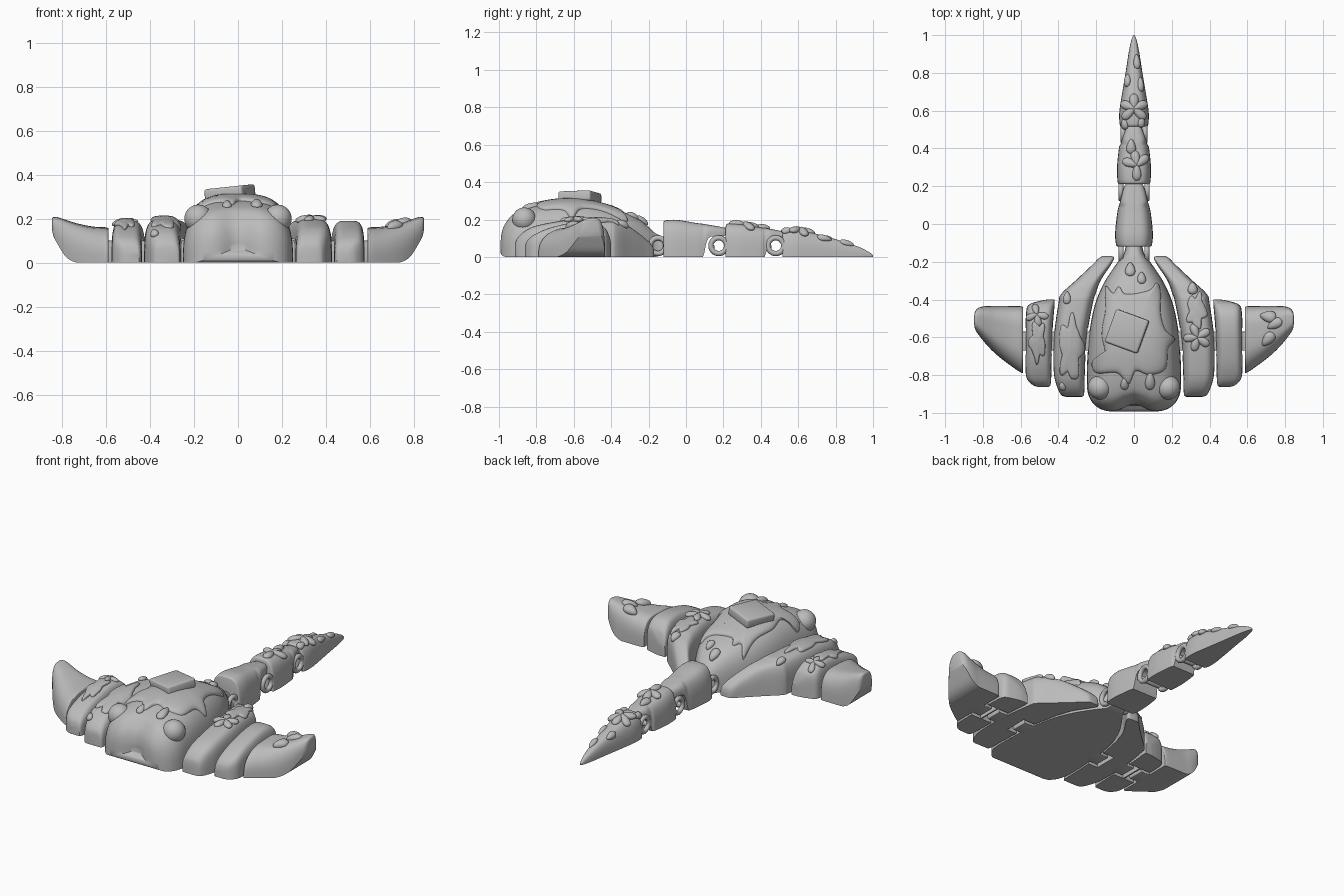
import bpy, bmesh, math
from mathutils import Vector, Matrix
from mathutils.bvhtree import BVHTree

old = bpy.data.objects.get("Cube")
if old:
    bpy.data.objects.remove(old)

grey = bpy.data.materials.new("stone_grey")
grey.use_nodes = True
grey.diffuse_color = (0.5, 0.5, 0.5, 1)
grey.node_tree.nodes["Principled BSDF"].inputs["Base Color"].default_value = grey.diffuse_color

parts, surfaces = [], []


def finish(name, bm, is_surface=False):
    bmesh.ops.recalc_face_normals(bm, faces=bm.faces)
    if is_surface:
        surfaces.append(BVHTree.FromBMesh(bm))
    mesh = bpy.data.meshes.new(name)
    bm.to_mesh(mesh)
    bm.free()
    mesh.materials.append(grey)
    ob = bpy.data.objects.new(name, mesh)
    bpy.context.collection.objects.link(ob)
    parts.append(ob)
    return ob


def catmull(points, steps, closed=False):
    n, out = len(points), []
    pick = (lambda i: points[i % n]) if closed else (lambda i: points[max(0, min(n - 1, i))])
    for i in range(n if closed else n - 1):
        a, b, c, d = (pick(i + k) for k in (-1, 0, 1, 2))
        for s in range(steps):
            t = s / steps
            out.append([q + t * (r - p) / 2 + t * t * (p - 2.5 * q + 2 * r - e / 2)
                        + t ** 3 * (1.5 * (q - r) + (e - p) / 2)
                        for p, q, r, e in zip(a, b, c, d)])
    return out if closed else out + [list(points[-1])]


def loft(name, stations, power, axis="y", side=1, skew=0, notch=0, steps=5):
    """Flat-bottomed rounded sections; a station is (along, low, high, bottom, top)."""
    bm, rings, n = bmesh.new(), [], 26
    for along, lo, hi, zb, zt in catmull(stations, steps):
        ring = []
        zb = max(0, zb)
        for k in range(n + 1):
            c, s = math.cos(math.pi * k / n), max(0, math.sin(math.pi * k / n))
            across = (lo + hi) / 2 + (hi - lo) / 2 * math.copysign(abs(c) ** power, c)
            z = zb + (zt - zb) * s ** power * (1 - skew * ((1 + c) / 2 - 1) ** 2)
            x, y = (across, along) if axis == "y" else (along, across)
            if notch and y < -0.8:
                y += notch * math.exp(-(x / 0.075) ** 2) * min(1, (-0.8 - y) / 0.15)
            ring.append(bm.verts.new((x * side, y, z)))
        rings.append(ring)
    for a, b in zip(rings, rings[1:]):
        for k in range(n + 1):
            j = (k + 1) % (n + 1)
            bm.faces.new((a[k], a[j], b[j], b[k]))
    bm.faces.new(rings[0])
    bm.faces.new(rings[-1])
    return finish(name, bm, True)


def sym(rows):
    return [(y, -w, w, zb, zt) for y, w, zb, zt in rows]


def box(name, center, size, bevel=0.0, rot=None):
    bm = bmesh.new()
    bmesh.ops.create_cube(bm, size=1)
    bmesh.ops.scale(bm, vec=size, verts=bm.verts)
    if bevel:
        bmesh.ops.bevel(bm, geom=bm.edges[:], offset=bevel, segments=3, profile=0.5, affect="EDGES")
    bmesh.ops.transform(bm, matrix=Matrix.Translation(center) @ (rot or Matrix()), verts=bm.verts)
    return finish(name, bm)


def hoop(name, x, y, z, radius, thick):
    """Ring standing in the side plane."""
    bm, rows = bmesh.new(), []
    for i in range(20):
        a = math.tau * i / 20
        row = []
        for k in range(10):
            b = math.tau * k / 10
            r = radius + thick * math.cos(b)
            row.append(bm.verts.new((x + thick * math.sin(b), y + r * math.cos(a), z + r * math.sin(a))))
        rows.append(row)
    for i, row in enumerate(rows):
        last = rows[i - 1]
        for k in range(10):
            bm.faces.new((row[k], row[k - 1], last[k - 1], last[k]))
    finish(name, bm)


def ground(x, y):
    """Highest base surface point and its normal."""
    best = Vector((x, y, 0.05)), Vector((0, 0, 1))
    for tree in surfaces:
        hit, normal, _, _ = tree.ray_cast(Vector((x, y, 2)), Vector((0, 0, -1)))
        if hit and hit.z > best[0].z:
            best = hit, normal
    return best


def drop(name, x, y, r, length, angle=0):
    """Teardrop lying on the surface, pointed end along its angle."""
    spot, normal = ground(x, y)
    bm = bmesh.new()
    bmesh.ops.create_uvsphere(bm, u_segments=20, v_segments=12, radius=1)
    for v in bm.verts:
        v.co = Vector((v.co.x * r * (1 - 0.35 * v.co.y), v.co.y * length, v.co.z * r * 0.85))
    tilt = Vector((0, 0, 1)).rotation_difference(normal).to_matrix().to_4x4()
    turn = Matrix.Rotation(math.radians(angle), 4, "Z")
    bmesh.ops.transform(bm, matrix=Matrix.Translation(spot) @ tilt @ turn, verts=bm.verts)
    finish(name, bm)


def splat(name, x, y, size, angles):
    for a in angles:
        t = math.radians(a)
        drop(name, x - math.sin(t) * size * 0.8, y + math.cos(t) * size * 0.8, size * 0.5, size, a + 180)


def drape(name, center, outline, thick):
    """Raised slime sheet that follows the surface below it."""
    bm, rings, count = bmesh.new(), [], 14
    cx, cy = center
    spot, normal = ground(cx, cy)
    mid = bm.verts.new(spot + normal * thick)
    for i in range(1, count + 1):
        t = 1 - (1 - i / count) ** 1.6
        ring = []
        for px, py in outline:
            spot, normal = ground(cx + (px - cx) * t, cy + (py - cy) * t)
            ring.append(bm.verts.new(spot + normal * (thick * math.sqrt(1 - t ** 16) - 0.004 * t)))
        rings.append(ring)
    n = len(outline)
    for k in range(n):
        j = (k + 1) % n
        bm.faces.new((mid, rings[0][k], rings[0][j]))
        for a, b in zip(rings, rings[1:]):
            bm.faces.new((a[k], b[k], b[j], a[j]))
    finish(name, bm)


def wavy(cx, cy, rx, ry, phase):
    pts = []
    for k in range(72):
        a = math.tau * k / 72
        r = 0.8 + 0.14 * math.sin(5 * a + phase) + 0.06 * math.sin(8 * a + 2 * phase)
        pts.append((cx + rx * r * math.cos(a), cy + ry * r * math.sin(a)))
    return pts


def cut(ob, center, size):
    tool = box("slot_cutter", center, size)
    parts.remove(tool)
    mod = ob.modifiers.new("slot", "BOOLEAN")
    mod.operation, mod.solver, mod.object = "DIFFERENCE", "EXACT", tool
    bpy.context.view_layer.objects.active = ob
    bpy.ops.object.modifier_apply(modifier=mod.name)
    bpy.data.objects.remove(tool)


# Body with a notched snout
loft("body", sym([(-1, .03, .06, .08), (-.999, .09, .035, .115), (-.988, .155, .012, .16), (-.965, .2, 0, .2),
                  (-.93, .23, 0, .235), (-.88, .247, 0, .257), (-.8, .25, 0, .277), (-.68, .245, 0, .295),
                  (-.55, .233, 0, .292), (-.42, .205, 0, .265), (-.32, .163, 0, .235), (-.25, .12, 0, .2),
                  (-.2, .085, 0, .16), (-.16, .055, 0, .125), (-.1, .04, .02, .1)]), 0.66, notch=0.045)

# Tail segments, each with a tongue reaching into the next
loft("tail_base", sym([(-.12, .085, 0, .185), (-.11, .095, 0, .195), (-.05, .1, 0, .198), (.05, .09, 0, .182),
                       (.09, .082, 0, .177), (.12, .073, .1, .172), (.19, .055, .11, .16),
                       (.23, .035, .12, .15)]), 0.6)
loft("tail_middle", sym([(.212, .08, 0, .165), (.225, .087, 0, .178), (.3, .09, 0, .175), (.4, .08, 0, .157),
                         (.42, .072, 0, .155), (.45, .062, .085, .15), (.5, .045, .09, .14),
                         (.55, .03, .1, .125)]), 0.6)
loft("tail_tip", sym([(.515, .068, 0, .138), (.53, .076, 0, .148), (.59, .078, 0, .147), (.68, .065, 0, .128),
                      (.8, .045, 0, .095), (.92, .026, 0, .055), (.98, .012, 0, .025), (1, .003, 0, .008)]), 0.7)

# Tail hinges: side rings on a cross pin
for y, w in ((-.15, .068), (.175, .07), (.48, .058)):
    for sx in (-1, 1):
        hoop("hinge_ring", sx * w, y, .06, .042, .014)
    box("hinge_pin", (0, y - .035, .05), (2 * w, .026, .03), .01)

# Wings: three segments per side with tongues in slots
for side, label in ((1, "left"), (-1, "right")):
    inner = loft(label + "_wing_inner", [
        (-.915, .275, .36, 0, .06), (-.905, .265, .385, 0, .095), (-.86, .262, .408, 0, .14),
        (-.78, .26, .425, 0, .172), (-.6, .25, .424, 0, .2), (-.42, .218, .4, 0, .195), (-.37, .203, .385, 0, .185),
        (-.3, .177, .31, 0, .16), (-.22, .125, .225, 0, .1), (-.18, .105, .185, 0, .06),
        (-.17, .12, .165, 0, .03)], 0.5, side=side)
    middle = loft(label + "_wing_middle", [
        (-.862, .45, .51, 0, .05), (-.85, .442, .54, 0, .085), (-.81, .438, .57, 0, .12), (-.72, .436, .575, 0, .158),
        (-.58, .432, .574, 0, .188), (-.48, .425, .572, 0, .185), (-.43, .42, .56, 0, .15),
        (-.41, .42, .51, 0, .11), (-.4, .42, .46, 0, .07)], 0.45, side=side)
    loft(label + "_wing_tip", [
        (.588, -.775, -.445, 0, .155), (.595, -.788, -.436, 0, .17), (.66, -.745, -.434, 0, .175),
        (.73, -.69, -.434, 0, .19), (.78, -.64, -.434, .025, .205), (.82, -.59, -.442, .085, .215),
        (.84, -.56, -.46, .125, .213), (.846, -.53, -.485, .16, .2)], 0.6, axis="x", side=side, skew=0.3)
    for seg, slot, tongue in ((inner, .27, .255), (middle, .452, .437), (middle, .56, .571)):
        cut(seg, (side * slot, -.62, .045), (.1, .14, .13))
        box(label + "_wing_tongue", (side * tongue, -.62, .05), (.085, .1, .1), .004)

# Eyes
for sx in (-1, 1):
    bm = bmesh.new()
    bmesh.ops.create_uvsphere(bm, u_segments=32, v_segments=16, radius=.064)
    bmesh.ops.translate(bm, vec=(sx * .18, -.865, .2), verts=bm.verts)
    finish("eye", bm)

# Slime sheets on the back and wings
edge = [(-.15, -.33), (-.11, -.365), (-.08, -.33), (-.04, -.37), (.08, -.35), (.12, -.31), (.14, -.36),
        (.14, -.47), (.165, -.56), (.215, -.61), (.18, -.66), (.165, -.77), (.08, -.8), (.01, -.78),
        (-.03, -.85), (-.09, -.79), (-.2, -.79), (-.22, -.73), (-.155, -.69), (-.17, -.58), (-.15, -.45)]
drape("back_slime", (-.01, -.57), catmull(edge, 6, closed=True), .02)
for cx, cy, rx, ry, phase in ((-.335, -.66, .075, .2, 1), (.33, -.46, .06, .11, 2), (-.51, -.62, .05, .13, 4)):
    drape("wing_slime", (cx, cy), wavy(cx, cy, rx, ry, phase), .016)

# Slime splats and drops
splat("wing_splat", .335, -.6, .042, (20, 95, 165, 235, 300))
splat("wing_splat", -.515, -.48, .035, (10, 110, 190, 260))
splat("tail_splat", 0, .61, .045, (0, 65, 130, 230, 295))
splat("tail_splat", .015, .31, .045, (10, 70, 180, 310))
for spec in ((-.02, -.24, .026, .042), (.04, -.285, .022, .035), (-.05, -.845, .02, .035), (.085, -.83, .025, .05),
             (-.355, -.39, .02, .035), (.31, -.34, .025, .035), (-.38, -.86, .018, .025), (.71, -.49, .03, .045, 80),
             (.745, -.53, .025, .045, 120), (.71, -.61, .028, .045, 140), (-.015, .41, .024, .04),
             (.015, .86, .018, .04), (-.035, .76, .02, .035), (.035, .74, .018, .04), (-.05, .53, .02, .03),
             (.04, .54, .02, .03)):
    drop("slime_drop", *spec)

# Tilted tablet on the back
tilt = Matrix.Rotation(math.radians(-6), 4, "Y") @ Matrix.Rotation(math.radians(-20), 4, "Z")
box("back_tablet", (-.037, -.568, .318), (.185, .185, .055), .012, tilt)

# Smooth shading with crisp edges
bpy.ops.object.select_all(action="DESELECT")
for ob in parts:
    ob.select_set(True)
bpy.context.view_layer.objects.active = parts[0]
bpy.ops.object.shade_smooth_by_angle(angle=math.radians(40))
